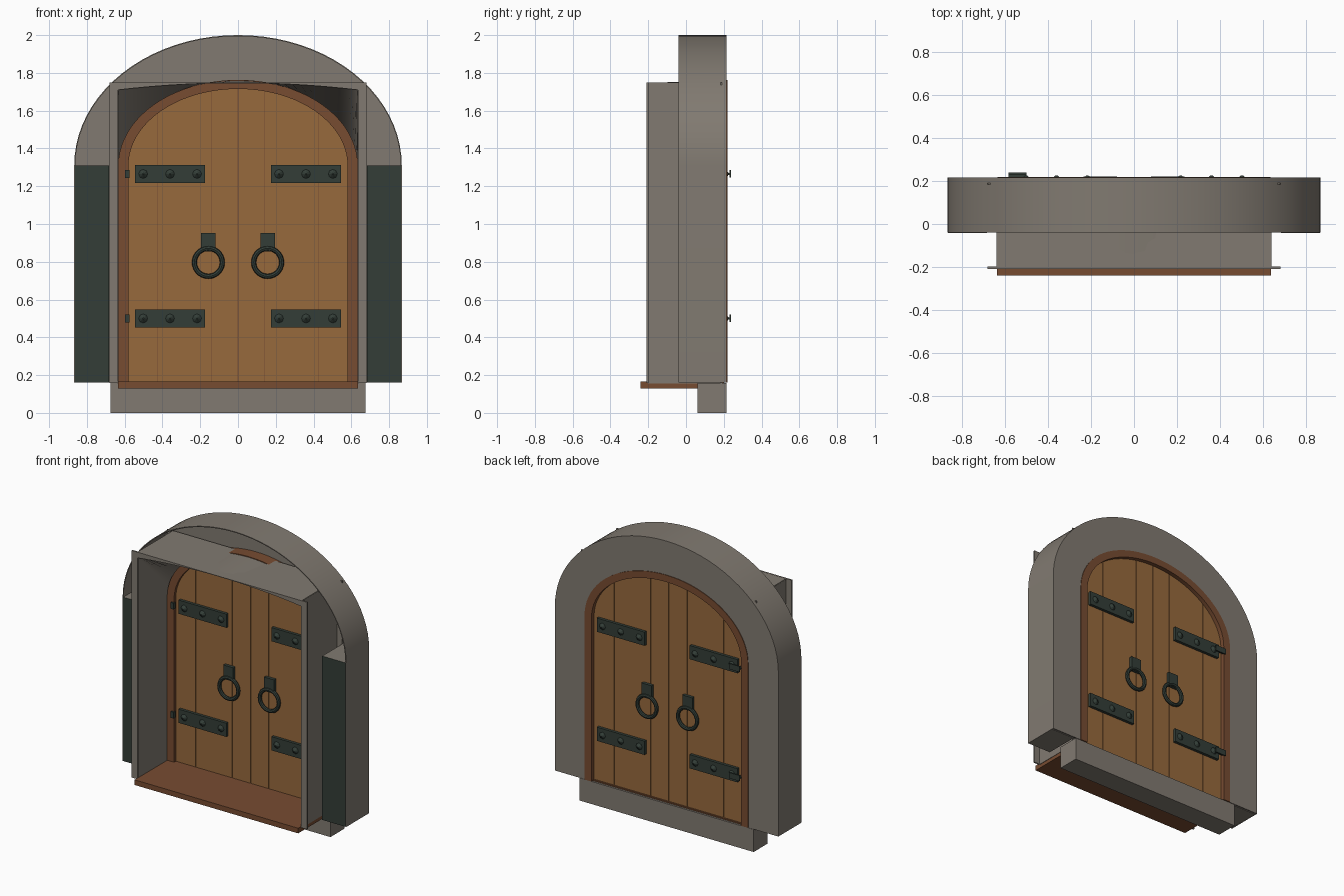
import bpy, bmesh, math
from mathutils import Matrix

if "Cube" in bpy.data.objects:
    bpy.data.objects.remove(bpy.data.objects["Cube"])

def mat(name, rgb):
    m = bpy.data.materials.new(name)
    m.diffuse_color = (*rgb, 1)
    m.use_nodes = True
    m.node_tree.nodes["Principled BSDF"].inputs["Base Color"].default_value = m.diffuse_color
    return m

STONE = mat("stone", (0.22, 0.195, 0.165))
WOOD = mat("door_wood", (0.31, 0.142, 0.046))
TRIM = mat("trim_wood", (0.185, 0.072, 0.031))
IRON = mat("dark_iron", (0.033, 0.048, 0.039))
SPRING = 1.31      # height where the arches begin
SEG = 40

def finish(name, bm, material, smooth=False, fix=True):
    if fix:
        bmesh.ops.recalc_face_normals(bm, faces=bm.faces)
    me = bpy.data.meshes.new(name)
    bm.to_mesh(me)
    bm.free()
    me.materials.append(material)
    ob = bpy.data.objects.new(name, me)
    bpy.context.collection.objects.link(ob)
    if smooth:
        bpy.context.view_layer.objects.active = ob
        bpy.ops.object.select_all(action='DESELECT')
        ob.select_set(True)
        bpy.ops.object.shade_smooth_by_angle(angle=math.radians(30))
    return ob

def box(name, x0, x1, y0, y1, z0, z1, material):
    bm = bmesh.new()
    bmesh.ops.create_cube(bm, size=1, matrix=Matrix.Translation(
        ((x0 + x1) / 2, (y0 + y1) / 2, (z0 + z1) / 2)) @ Matrix.Diagonal(
        (x1 - x0, y1 - y0, z1 - z0, 1)))
    return finish(name, bm, material)

def outline(a, b, z0):
    """Straight legs topped by a half ellipse, from left foot to right foot."""
    arc = [(-a * math.cos(math.pi * i / SEG), SPRING + b * math.sin(math.pi * i / SEG))
           for i in range(SEG + 1)]
    return [(-a, z0)] + arc + [(a, z0)]

def arch_ring(name, outer, inner, y0, y1, material):
    """Extruded band between two arch outlines."""
    bm = bmesh.new()
    rows = []
    for po, pi in zip(outline(*outer), outline(*inner)):
        rows.append([bm.verts.new((p[0], y, p[1]))
                     for p, y in ((po, y0), (po, y1), (pi, y1), (pi, y0))])
    for r, s in zip(rows, rows[1:]):
        for k in range(4):
            n = (k + 1) % 4
            bm.faces.new((r[k], r[n], s[n], s[k]))
    bm.faces.new(rows[0])
    bm.faces.new(rows[-1])
    return finish(name, bm, material, True)

# Stone surround: outer shell, back face and threshold block
arch_ring("arch_shell", (0.867, 0.69, 0.16), (0.861, 0.684, 0.16), -0.04, 0.215, STONE)
arch_ring("arch_back_face", (0.864, 0.687, 0.16), (0.634, 0.45, 0.16), 0.207, 0.215, STONE)
box("threshold_block", -0.675, 0.675, 0.06, 0.214, 0, 0.158, STONE)

# Side pillars with a dark front face
for s in (-1, 1):
    x0, x1 = sorted((s * 0.682, s * 0.864))
    p = box("side_pillar", x0, x1, -0.041, 0.2, 0.161, SPRING, STONE)
    p.data.materials.append(IRON)
    for f in p.data.polygons:
        if f.normal.y < -0.5:
            f.material_index = 1

# Passage box: walls, roof, flanges front and back
for s in (-1, 1):
    x0, x1 = sorted((s * 0.633, s * 0.638))
    box("passage_wall", x0, x1, -0.2, 0.19, 0.155, 1.745, STONE)
    x0, x1 = sorted((s * 0.634, s * 0.68))
    box("front_flange", x0, x1, -0.208, -0.198, 0.158, 1.75, STONE)
    box("back_flange", x0, x1, 0.183, 0.19, 0.158, 1.75, STONE)
box("passage_roof", -0.637, 0.637, -0.2, 0.19, 1.744, 1.749, STONE)

def head_z(x):      # shallow curve of the front opening
    return 1.71 + 0.037 * (1 - (x / 0.634) ** 2)

# Curved lintel of the front flange, and vault from it back to the door arch
arc = outline(0.634, 0.45, 0.16)[1:-1]
bm = bmesh.new()
rows = [[bm.verts.new((x, y, z)) for y in (-0.208, -0.198) for z in (head_z(x), 1.75)]
        for x, _ in arc]
for r, s in zip(rows, rows[1:]):
    for i, j in ((0, 1), (1, 3), (3, 2), (2, 0)):
        bm.faces.new((r[i], r[j], s[j], s[i]))
finish("front_lintel", bm, STONE)
bm = bmesh.new()
rows = [(bm.verts.new((x, -0.2, head_z(x))), bm.verts.new((x, 0.19, z))) for x, z in arc]
for r, s in zip(rows, rows[1:]):
    bm.faces.new((r[0], r[1], s[1], s[0]))
bm.normal_update()
if sum(f.normal.z for f in bm.faces) > 0:
    bmesh.ops.reverse_faces(bm, faces=bm.faces)
finish("passage_vault", bm, STONE, True, fix=False)

# Wooden sill and door frame
box("sill", -0.635, 0.635, -0.24, 0.2, 0.13, 0.166, TRIM)
arch_ring("door_frame", (0.634, 0.453, 0.16), (0.58, 0.405, 0.16), 0.12, 0.219, TRIM)

# Door planks with thin gaps, backed by a dark core
def plank(name, x0, x1, y0, y1, material):
    bm = bmesh.new()
    n = 10
    xs = [x0 + (x1 - x0) * i / n for i in range(n + 1)]
    top = [(x, SPRING + 0.41 * math.sqrt(max(0, 1 - (x / 0.586) ** 2))) for x in xs]
    pts = [(x0, 0.165)] + top + [(x1, 0.165)]
    front = bm.faces.new([bm.verts.new((x, y0, z)) for x, z in pts])
    ext = bmesh.ops.extrude_face_region(bm, geom=[front], use_keep_orig=True)
    bmesh.ops.translate(bm, vec=(0, y1 - y0, 0),
                        verts=[v for v in ext["geom"] if isinstance(v, bmesh.types.BMVert)])
    finish(name, bm, material)

edges = [-0.585, -0.425, -0.142, 0, 0.142, 0.425, 0.585]
for a, b in zip(edges, edges[1:]):
    plank("door_plank", a + 0.002, b - 0.002, 0.14, 0.19, WOOD)
plank("door_core", -0.58, 0.58, 0.147, 0.183, TRIM)

# Iron hardware on both faces of the doors
def stud(x, y, z, d):
    bm = bmesh.new()
    bmesh.ops.create_cone(bm, cap_ends=True, segments=8, radius1=0.024, radius2=0.004,
                          depth=0.016, matrix=Matrix.Translation((x, y, z))
                          @ Matrix.Rotation(-d * math.pi / 2, 4, 'X'))
    finish("strap_stud", bm, IRON)

def pull_ring(x, y, z):
    bm = bmesh.new()
    R, r, n, m = 0.074, 0.013, 28, 8
    grid = [[bm.verts.new((x + (R + r * math.cos(v)) * math.cos(u), y + r * math.sin(v),
                           z + (R + r * math.cos(v)) * math.sin(u)))
             for v in (2 * math.pi * j / m for j in range(m))]
            for u in (2 * math.pi * i / n for i in range(n))]
    for i in range(n):
        for j in range(m):
            k, l = (i + 1) % n, (j + 1) % m
            bm.faces.new((grid[i][j], grid[k][j], grid[k][l], grid[i][l]))
    finish("pull_ring", bm, IRON, True)

for face, d in ((0.14, -1), (0.19, 1)):
    def span(t0, t1):
        return sorted((face + d * t0, face + d * t1))
    for s in (-1, 1):
        for z in (0.5, 1.265):
            x0, x1 = sorted((s * 0.175, s * 0.545))
            box("hinge_strap", x0, x1, *span(-0.002, 0.02), z - 0.048, z + 0.048, IRON)
            for x in (0.217, 0.36, 0.502):
                stud(s * x, face + d * 0.028, z, d)
        x0, x1 = sorted((s * 0.12, s * 0.197))
        box("pull_plate", x0, x1, *span(-0.002, 0.022), 0.855, 0.952, IRON)
        pull_ring(s * 0.157, face + d * 0.018, 0.797)

# Hinge bars and pins on one side
for z in (0.5, 1.265):
    box("hinge_bar", -0.582, -0.5, 0.231, 0.238, z - 0.02, z + 0.02, IRON)
    box("hinge_bar_post", -0.582, -0.5, 0.205, 0.232, z - 0.006, z + 0.006, IRON)
    box("hinge_pin", -0.598, -0.575, 0.108, 0.13, z - 0.022, z + 0.022, IRON)
